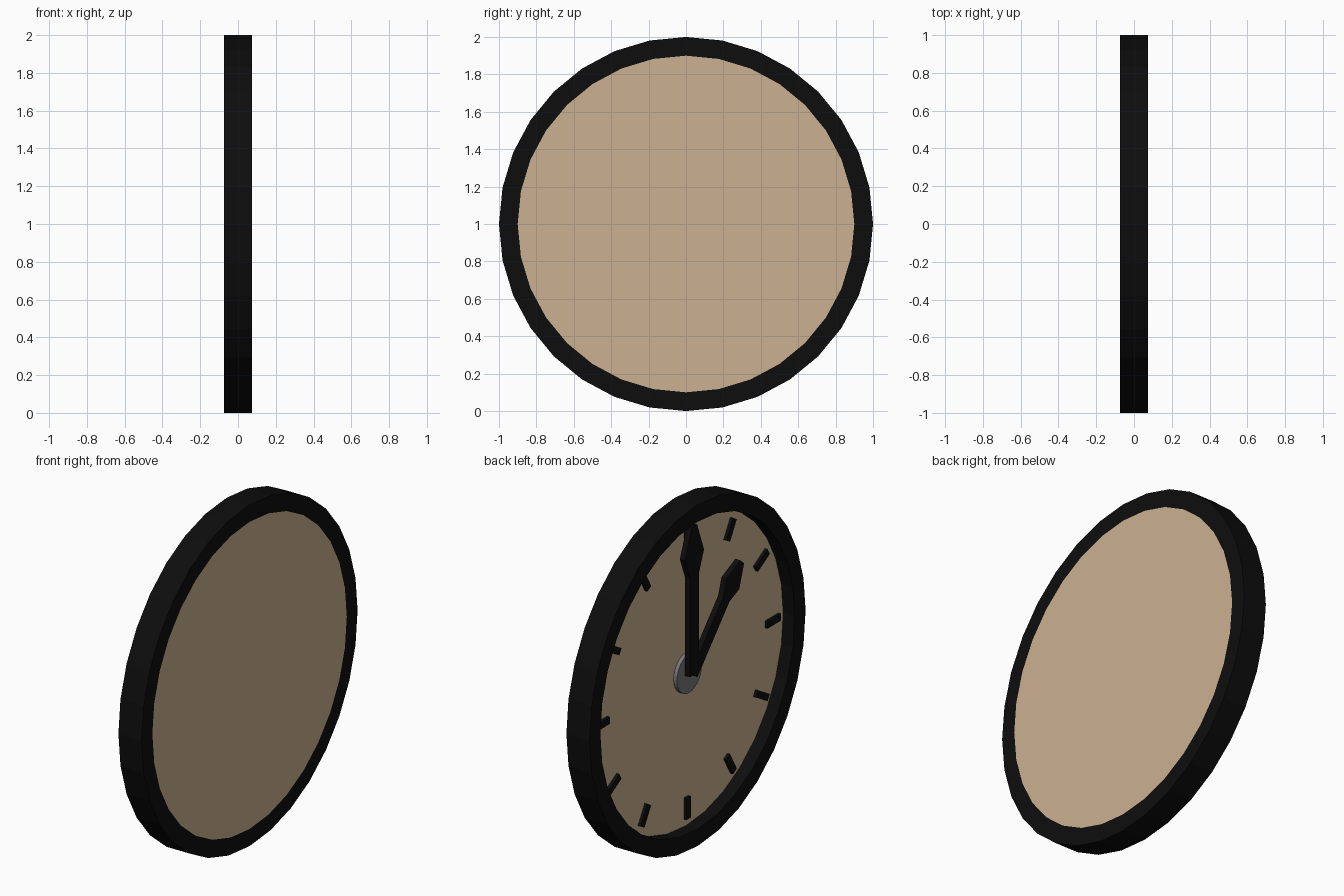
import bpy
import bmesh
import math
from mathutils import Matrix

cube = bpy.data.objects.get("Cube")
if cube:
    bpy.data.objects.remove(cube, do_unlink=True)

SIDES = 32
CENTRE = Matrix.Translation((0, 0, 1))


def material(name, rgb):
    mat = bpy.data.materials.new(name)
    mat.use_nodes = True
    colour = (*rgb, 1)
    mat.diffuse_color = colour
    mat.node_tree.nodes["Principled BSDF"].inputs["Base Color"].default_value = colour
    return mat


black = material("black", (0.004, 0.004, 0.004))
tan = material("tan", (0.60, 0.44, 0.29))
grey = material("grey", (0.19, 0.19, 0.20))


def finish(name, bm, mat):
    """Turn a bmesh built around the dial centre into a flat-shaded object."""
    bmesh.ops.recalc_face_normals(bm, faces=bm.faces)
    bm.transform(CENTRE)
    mesh = bpy.data.meshes.new(name)
    bm.to_mesh(mesh)
    bm.free()
    mesh.materials.append(mat)
    obj = bpy.data.objects.new(name, mesh)
    bpy.context.collection.objects.link(obj)
    return obj


def prism(name, outline, x0, x1, mat, angle=0):
    """Extrude a (side, up) outline along x, turned clockwise on the dial."""
    bm = bmesh.new()
    face = bm.faces.new([bm.verts.new((x0, -s, u)) for s, u in outline])
    new = bmesh.ops.extrude_face_region(bm, geom=[face])["geom"]
    bmesh.ops.translate(bm, vec=(x1 - x0, 0, 0),
                        verts=[v for v in new if isinstance(v, bmesh.types.BMVert)])
    bm.transform(Matrix.Rotation(math.radians(angle), 4, "X"))
    return finish(name, bm, mat)


def circle(radius, sides=SIDES):
    return [(radius * math.sin(i * math.tau / sides), radius * math.cos(i * math.tau / sides))
            for i in range(sides)]


def ring(name, inner, outer, x0, x1, mat):
    bm = bmesh.new()
    loops = [[bm.verts.new((x, -s, u)) for s, u in circle(r)]
             for x, r in ((x0, inner), (x0, outer), (x1, outer), (x1, inner))]
    for a, b in zip(loops, loops[1:] + loops[:1]):
        for i in range(SIDES):
            j = (i + 1) % SIDES
            bm.faces.new((a[i], a[j], b[j], b[i]))
    return finish(name, bm, mat)


def hand(name, length, width, angle):
    """Straight shaft with a leaf-shaped head, mirrored about its axis."""
    half = [(0.042, 0), (0.042, 0.58), (0.088, 0.70), (0.025, 0.87)]
    right = [(s * width, u * length) for s, u in half]
    left = [(-s, u) for s, u in reversed(right)]
    prism(name, right + left, -0.022, -0.055, black, angle)


# Case and dial, with the dial recessed on the clock side
ring("rim", 0.9, 1.0, -0.075, 0.075, black)
prism("dial", circle(0.9), 0.0, 0.075, tan)

# Hour marks
for hour in range(12):
    prism(f"hour_mark_{hour + 1}",
          [(-0.02, 0.73), (0.02, 0.73), (0.02, 0.855), (-0.02, 0.855)],
          0.0, -0.018, black, 30 * (hour + 1))

# Hub and hands
hub = prism("hub", circle(0.115), 0.0, -0.022, grey)
hand("minute_hand", 1.0, 1.0, 0)
hand("hour_hand", 0.76, 0.9, 42)
